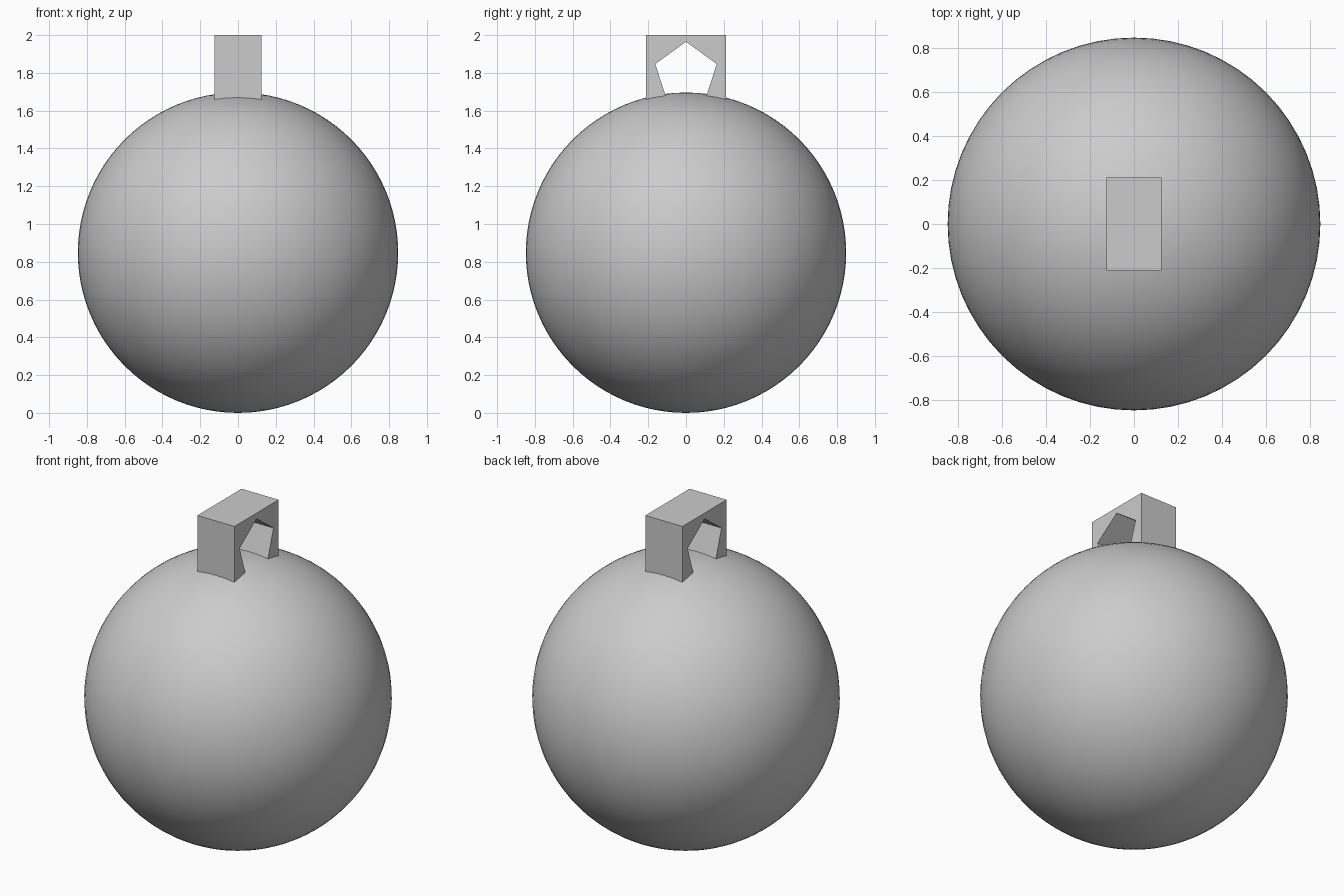
import bpy
import bmesh
import math
from mathutils import Matrix

default = bpy.data.objects.get("Cube")
if default:
    bpy.data.objects.remove(default, do_unlink=True)

RADIUS = 0.848
HANGER = (0.25, 0.425, 0.425)
HANGER_Z = 2 - HANGER[2] / 2

grey = bpy.data.materials.new("plain_grey")
grey.use_nodes = True
colour = (0.6, 0.6, 0.6, 1)
grey.diffuse_color = colour
grey.node_tree.nodes["Principled BSDF"].inputs["Base Color"].default_value = colour


def add_part(name, bm):
    mesh = bpy.data.meshes.new(name)
    bm.to_mesh(mesh)
    bm.free()
    mesh.materials.append(grey)
    part = bpy.data.objects.new(name, mesh)
    bpy.context.collection.objects.link(part)
    return part


# Smooth round bauble
bm = bmesh.new()
bmesh.ops.create_uvsphere(bm, u_segments=64, v_segments=48, radius=RADIUS,
                          matrix=Matrix.Translation((0, 0, RADIUS)))
for face in bm.faces:
    face.smooth = True
add_part("bauble", bm)

# Block on top for hanging
bm = bmesh.new()
bmesh.ops.create_cube(bm, size=1, matrix=Matrix.Translation((0, 0, HANGER_Z))
                      @ Matrix.Diagonal((*HANGER, 1)))
hanger = add_part("hanger_block", bm)

# Five-sided hole through the block from side to side
bm = bmesh.new()
radius = 0.171
ring = []
for i in range(5):
    a = math.tau * i / 5
    ring.append(bm.verts.new((-0.3, radius * math.sin(a),
                              1.794 + radius * math.cos(a))))
base = bm.faces.new(ring)
extruded = bmesh.ops.extrude_face_region(bm, geom=[base])["geom"]
bmesh.ops.translate(bm, vec=(0.6, 0, 0),
                    verts=[v for v in extruded if isinstance(v, bmesh.types.BMVert)])
if base.is_valid and not any(len(e.link_faces) != 2 for e in bm.edges):
    pass
elif base.is_valid:
    bm.faces.remove(base)
    bmesh.ops.holes_fill(bm, edges=bm.edges[:])
bmesh.ops.recalc_face_normals(bm, faces=bm.faces[:])
cutter = add_part("hole_cutter", bm)
cutter.hide_render = True
cutter.hide_set(True)

cut = hanger.modifiers.new("hole", "BOOLEAN")
cut.operation = "DIFFERENCE"
cut.solver = "EXACT"
cut.object = cutter
